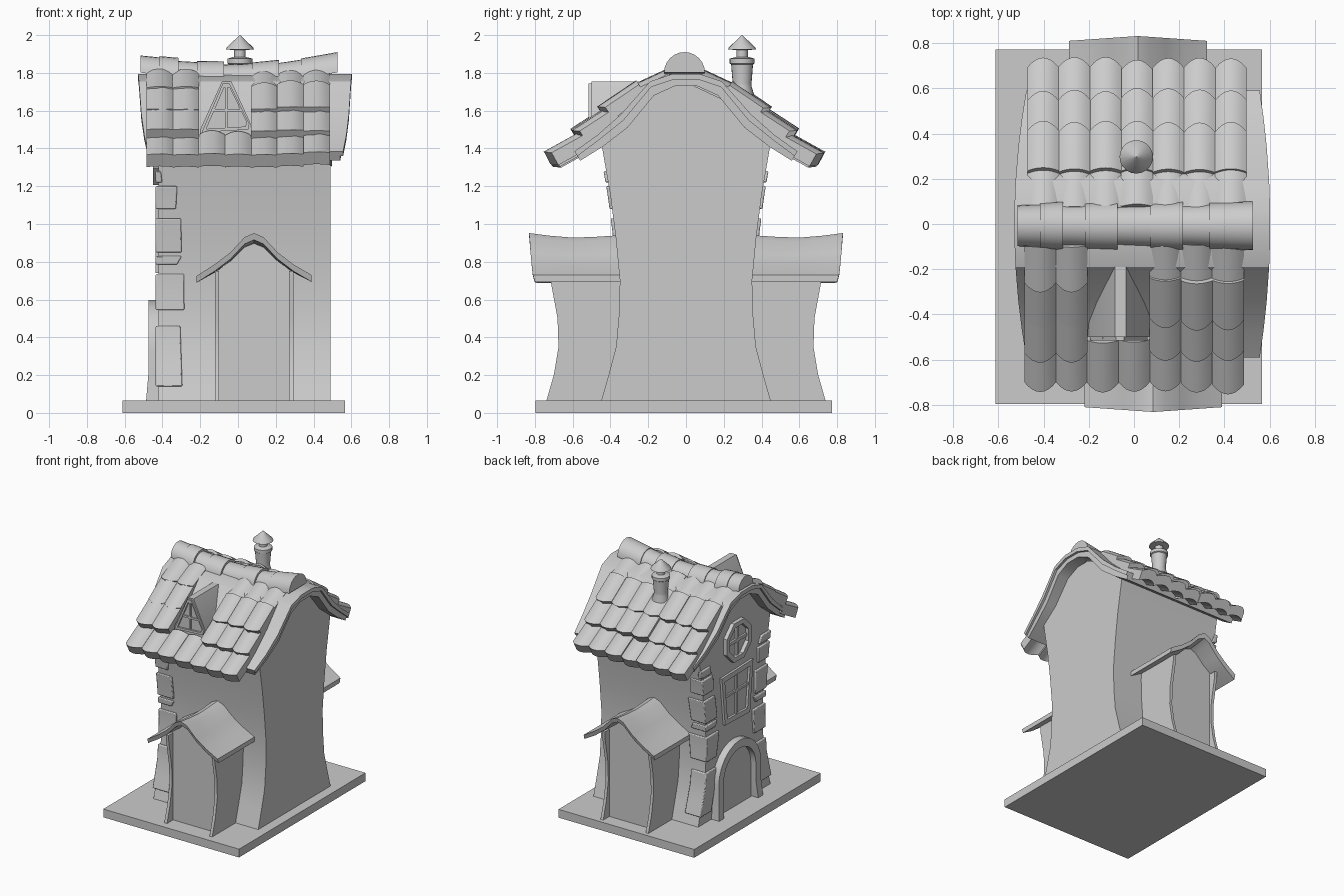
import bpy, bmesh, math, random

if "Cube" in bpy.data.objects:
    bpy.data.objects.remove(bpy.data.objects["Cube"])
random.seed(4)


def loft(name, rings, closed=False, bevel=0.0, angle=30):
    """Skin a list of equal-length point rings; cap the ends unless closed."""
    bm = bmesh.new()
    vs = [[bm.verts.new(p) for p in r] for r in rings]
    m, n = len(rings), len(rings[0])
    for i in range(m if closed else m - 1):
        a, b = vs[i], vs[(i + 1) % m]
        for j in range(n):
            k = (j + 1) % n
            bm.faces.new((a[j], a[k], b[k], b[j]))
    if not closed:
        bm.faces.new(vs[0])
        bm.faces.new(vs[-1])
    bmesh.ops.recalc_face_normals(bm, faces=bm.faces)
    me = bpy.data.meshes.new(name)
    bm.to_mesh(me)
    bm.free()
    ob = bpy.data.objects.new(name, me)
    bpy.context.collection.objects.link(ob)
    if bevel:
        mod = ob.modifiers.new("bevel", 'BEVEL')
        mod.width, mod.segments = bevel, 2
    bpy.ops.object.select_all(action='DESELECT')
    ob.select_set(True)
    bpy.context.view_layer.objects.active = ob
    bpy.ops.object.shade_smooth_by_angle(angle=math.radians(angle))
    return ob


def prism_x(name, pts, x0, x1):
    return loft(name, [[(x, y, z) for y, z in pts] for x in (x0, x1)])


def prism_y(name, pts, y0, y1):
    return loft(name, [[(x, y, z) for x, z in pts] for y in (y0, y1)])


def box(name, x0, x1, y0, y1, z0, z1):
    return prism_x(name, [(y0, z0), (y1, z0), (y1, z1), (y0, z1)], x0, x1)


def lerp(tab, t):
    for (a, va), (b, vb) in zip(tab, tab[1:]):
        if t <= b:
            return va + (vb - va) * max(0, t - a) / (b - a)
    return tab[-1][1]


def frame(name, pts, k, d0, d1, axis):
    """Window surround: outline scaled by k for the opening."""
    cu = sum(p[0] for p in pts) / len(pts)
    cv = sum(p[1] for p in pts) / len(pts)
    put = (lambda u, v, d: (d, u, v)) if axis == 'x' else (lambda u, v, d: (u, d, v))
    rings = []
    for u, v in pts:
        iu, iv = cu + (u - cu) * k, cv + (v - cv) * k
        rings.append([put(u, v, d0), put(u, v, d1), put(iu, iv, d1), put(iu, iv, d0)])
    return loft(name, rings, closed=True)


# Base slab
box("base", -0.612, 0.567, -0.797, 0.772, 0, 0.065)

# House body: pinched waist, gable top
waist = [(0.06, 0.45), (0.2, 0.41), (0.35, 0.37), (0.52, 0.355), (0.7, 0.35),
         (0.93, 0.372), (1.15, 0.40), (1.41, 0.445)]
right = [(w, z) for z, w in waist] + [(0.31, 1.54), (0.17, 1.71), (0.05, 1.745)]
prism_x("house_body", right + [(-y, z) for y, z in reversed(right)], -0.42, 0.49)

# Roof deck in two layers, ends bowed outwards at the ridge
lower = [(0.56, 1.335), (0.44, 1.41), (0.31, 1.51), (0.17, 1.68), (0.06, 1.73)]
middle = [(0.575, 1.36), (0.46, 1.445), (0.33, 1.55), (0.185, 1.725), (0.065, 1.765)]
upper = [(0.59, 1.385), (0.47, 1.47), (0.345, 1.58), (0.19, 1.755), (0.07, 1.795)]


def deck(name, top, bot, inset):
    t = top + [(-y, z) for y, z in reversed(top)]
    b = bot + [(-y, z) for y, z in reversed(bot)]
    rings = []
    for (yt, zt), (yb, zb) in zip(t, b):
        bow = 1 - (yt / 0.6) ** 2
        l, r = -0.475 - 0.055 * bow + inset, 0.555 + 0.048 * bow - inset
        rings.append([(l, yt, zt), (r, yt, zt), (r, yb, zb), (l, yb, zb)])
    loft(name, rings)


deck("roof_deck", upper, middle, 0)
deck("roof_bargeboard", middle, lower, 0.018)


# Roof tiles: gently arched, with rounded tips
def tile(name, x0, x1, side, tip, ang, length):
    cx, hw = (x0 + x1) / 2, (x1 - x0) / 2
    dy, dz = math.cos(ang), -math.sin(ang)
    us = [-1 + i / 4 for i in range(9)]
    rings = []
    for v in (0, 0.5, 1):
        ring = []
        for lay, seq in ((1, us), (0, us[::-1])):
            for u in seq:
                h = -0.105 + 0.075 * lay + 0.025 * (1 - u * u)
                s = (v - 1) * length - 0.035 * u * u * v
                y = tip[0] + dy * s - dz * h
                z = tip[1] + dz * s + dy * h
                ring.append((cx + u * hw, side * y, z))
        rings.append(ring)
    loft(name, rings, angle=40)


rows = [(0.75, 1.38, 29), (0.612, 1.502, 33), (0.468, 1.618, 34), (0.30, 1.728, 25)]
pitch = 0.1385
for side, start in ((-1, -0.485), (1, -0.472)):
    for r, (ty, tz, ang) in enumerate(rows):
        for c in range(7):
            if side < 0 and r and c in (2, 3):
                continue  # opening for the dormer
            x = start + c * pitch
            j = random.uniform(-0.008, 0.008)
            back = 0.015 if side > 0 else 0
            tile("roof_tile", x, x + pitch * 1.01, side, (ty - back + j, tz + j),
                 math.radians(ang), 0.25 if r < 3 else 0.22)

# Sagging ridge of overlapping half-round caps
xs = [-0.51, -0.41, -0.32, -0.21, -0.08, 0.08, 0.21, 0.34, 0.52]
for i, (a, b) in enumerate(zip(xs, xs[1:])):
    rings = []
    r = 0.09 + 0.012 * (i % 2)
    for x in (a - 0.006, b + 0.006):
        zc = 1.752 + 0.05 * min(1, (x / 0.5) ** 2)
        arc = [math.pi * k / 12 for k in range(13)]
        rings.append([(x, -0.008 + r * math.cos(t), zc + r * math.sin(t)) for t in arc])
        r += 0.006
    loft("ridge_cap", rings)

# Dormer with triangular window
prism_y("dormer", [(-0.205, 1.45), (0.075, 1.45), (0.072, 1.52), (-0.035, 1.755),
                   (-0.085, 1.755), (-0.2, 1.5)], -0.5, -0.1)
frame("dormer_window_frame", [(-0.192, 1.485), (0.055, 1.5), (0.06, 1.53), (-0.045, 1.745), (-0.08, 1.745)],
      0.84, -0.515, -0.49, 'y')
box("dormer_window_upright", -0.07, -0.056, -0.508, -0.49, 1.5, 1.73)
box("dormer_window_crossbar", -0.14, 0.02, -0.508, -0.49, 1.595, 1.61)

# Chimney, lathed
prof = [(0.088, 1.55), (0.08, 1.63), (0.05, 1.73), (0.05, 1.745), (0.058, 1.845), (0.066, 1.85),
        (0.066, 1.875), (0.05, 1.88), (0.03, 1.885), (0.03, 1.92), (0.074, 1.925), (0.07, 1.935), (0.001, 2.0)]
loft("chimney", [[(0.01 + r * math.cos(t), 0.297 + r * math.sin(t), z)
                  for t in [math.tau * k / 20 for k in range(20)]] for r, z in prof])

# Gabled porches front and back
porch_edge = [(0.06, 0.74), (0.2, 0.70), (0.35, 0.675), (0.5, 0.68), (0.69, 0.715), (0.75, 0.72)]
roof_top = [(-0.305, 0.725), (-0.21, 0.785), (-0.125, 0.85), (-0.05, 0.93), (0, 0.952),
            (0.05, 0.93), (0.125, 0.85), (0.21, 0.785), (0.305, 0.73)]


def porch(name, side, cx):
    for part, x0, x1 in (("_side_wall_left", -0.208, -0.185), ("_side_wall_right", 0.185, 0.208)):
        e = [(side * w, z) for z, w in porch_edge]
        prism_x(name + part, e + [(side * 0.3, 0.75), (side * 0.3, 0.06)], cx + x0, cx + x1)
    # flat recessed front running up into the gable
    prism_y(name + "_front_panel", [(cx - 0.195, 0.06), (cx + 0.195, 0.06)] +
            [(cx + x * 0.93, z - 0.034) for x, z in roof_top[7:0:-1]], side * 0.662, side * 0.3)
    # roof sheet with a dipped ridge and a pointed front edge
    rings = []
    for y, dip in ((0.832, 0), (0.72, -0.014), (0.6, -0.024), (0.48, -0.02), (0.33, -0.01)):
        ring = []
        for off, pts in ((0, roof_top), (-0.036, roof_top[::-1])):
            for x, z in pts:
                yy = y - (abs(x) * 0.07 if y > 0.8 else 0) + off * 0.3 * (y > 0.8)
                ring.append((cx + x, side * yy, z + off + dip * (z - 0.72) / 0.23))
        rings.append(ring)
    loft(name + "_roof", rings)


porch("front_porch", -1, 0.085)
porch("back_porch", 1, 0.017)

# Corner stones wrapping the two left corners: bottom, top, width on x, width on y
stones = [(0.14, 0.46, 0.12, 0.12), (0.545, 0.735, 0.135, 0.13), (0.785, 0.83, 0.11, 0.12),
          (0.85, 1.03, 0.12, 0.13), (1.08, 1.2, 0.095, 0.12), (1.22, 1.28, 0.015, 0.11)]
for side in (-1, 1):
    for z0, z1, wx, wy in stones:
        a, b = random.uniform(-0.012, 0.012), random.uniform(-0.02, 0.02)
        rings = []
        for k in range(4):
            t = k / 3
            z = z0 + (z1 - z0) * t
            y = lerp(waist, z) + 0.014
            xi = -0.42 + wx + a * (2 * t - 1)
            yi = y - 0.014 - wy + b * (2 * t - 1)
            rings.append([(-0.436, side * y, z), (xi, side * y, z),
                          (xi, side * yi, z), (-0.436, side * yi, z)])
        loft("corner_stone", rings, bevel=0.006)

# Arched door on the left wall
rings = []
for k in range(-2, 15):
    t = math.pi * min(max(k, 0), 12) / 12
    leg = {-2: 0.06, -1: 0.2, 13: 0.2, 14: 0.06}.get(k, 0.335)
    flare = 0.012 if leg == 0.06 else 0
    ring = []
    for x, r in ((-0.40, 0.262), (-0.475 - flare, 0.262), (-0.475 - flare, 0.20), (-0.40, 0.20)):
        ring.append((x, 0.01 + (r + flare) * math.cos(t), leg + r * math.sin(t)))
    rings.append(ring)
loft("door_arch", rings)
door = [(0.01 + 0.205 * math.cos(math.pi * k / 12), 0.335 + 0.205 * math.sin(math.pi * k / 12)) for k in range(13)]
prism_x("door", [(0.215, 0.06)] + door + [(-0.195, 0.06)], -0.43, -0.40)

# Tapered casement window
frame("window_frame", [(-0.17, 0.74), (0.14, 0.75), (0.18, 1.13), (-0.21, 1.14)], 0.8, -0.438, -0.41, 'x')
box("window_upright", -0.432, -0.41, -0.027, -0.003, 0.77, 1.11)
box("window_crossbar", -0.432, -0.41, -0.16, 0.13, 0.955, 0.975)

# Octagonal attic window
octagon = [(-0.02 + 0.165 * math.cos(math.tau * (k + 0.5) / 8),
            1.36 + 0.165 * math.sin(math.tau * (k + 0.5) / 8)) for k in range(8)]
frame("attic_window_frame", octagon, 0.76, -0.45, -0.41, 'x')
box("attic_window_upright", -0.436, -0.41, -0.032, -0.008, 1.23, 1.49)
box("attic_window_crossbar", -0.436, -0.41, -0.15, 0.11, 1.348, 1.372)
